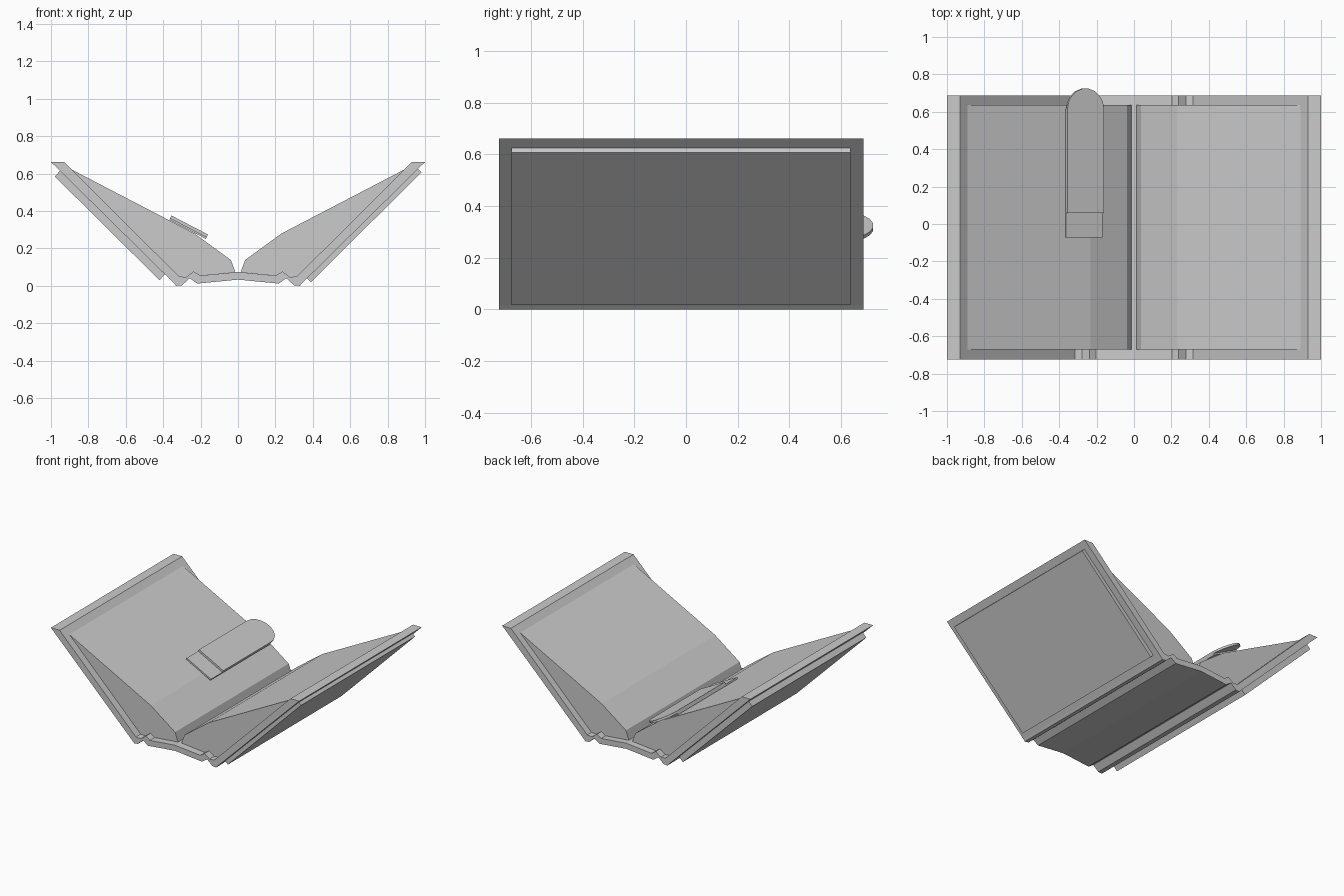
import bpy, bmesh
from math import sin, cos, pi, radians
from mathutils import Matrix

if "Cube" in bpy.data.objects:
    bpy.data.objects.remove(bpy.data.objects["Cube"])


def prism(name, points, start, end, matrix=None):
    """Extrude a 2D outline from start to end along its third axis."""
    bm = bmesh.new()
    face = bm.faces.new([bm.verts.new((a, b, start)) for a, b in points])
    ext = bmesh.ops.extrude_face_region(bm, geom=[face])
    verts = [v for v in ext["geom"] if isinstance(v, bmesh.types.BMVert)]
    bmesh.ops.translate(bm, verts=verts, vec=(0, 0, end - start))
    if matrix:
        bm.transform(matrix)
    bmesh.ops.recalc_face_normals(bm, faces=bm.faces)
    mesh = bpy.data.meshes.new(name)
    bm.to_mesh(mesh)
    bm.free()
    obj = bpy.data.objects.new(name, mesh)
    bpy.context.collection.objects.link(obj)
    return obj


# outlines drawn in x/z, extruded along y
XZ = Matrix(((1, 0, 0, 0), (0, 0, 1, 0), (0, 1, 0, 0), (0, 0, 0, 1)))


def mirror(points):
    return [(-x, z) for x, z in points]


# cover with hinge grooves: right half profile, mirrored to the left
inner = [(0, 0.074), (0.203, 0.055), (0.237, 0.077), (0.277, 0.047),
         (0.315, 0.05), (0.93, 0.662)]
outer = [(1.0, 0.662), (0.345, 0.016), (0.33, 0.0), (0.3, 0.003),
         (0.258, 0.04), (0.217, 0.012), (0, 0.033)]
right = inner + outer
left = mirror(right[1:-1])[::-1]
prism("cover", right + left, -0.724, 0.686, XZ)

# raised panels on the outside of both boards
prism("panel_right", [(0.98, 0.607), (0.95, 0.637), (0.36, 0.05), (0.39, 0.018)],
      -0.675, 0.637, XZ)
prism("panel_left", [(-0.98, 0.585), (-0.95, 0.616), (-0.39, 0.062), (-0.42, 0.03)],
      -0.675, 0.637, XZ)

# page blocks resting on the cover
pages = [(0.89, 0.622), (0.233, 0.28), (0.038, 0.138), (0.014, 0.073)] + inner[1:5]
prism("pages_right", pages, -0.67, 0.637, XZ)
prism("pages_left", mirror(pages), -0.67, 0.637, XZ)

# bookmark lying on the left page: round-ended strip over a thinner flap
lay = Matrix.Translation((-0.27, 0, 0.302)) @ Matrix.Rotation(radians(27.5), 4, 'Y')
r = 0.11
tip = [(r * cos(pi * i / 9), 0.615 + r * sin(pi * i / 9)) for i in range(10)]
prism("bookmark", [(-r, 0.06), (r, 0.06)] + tip, 0.011, 0.026, lay)
prism("bookmark_flap", [(-r, -0.072), (r, -0.072)] + tip[:1] + tip[-1:], 0.0, 0.011, lay)
